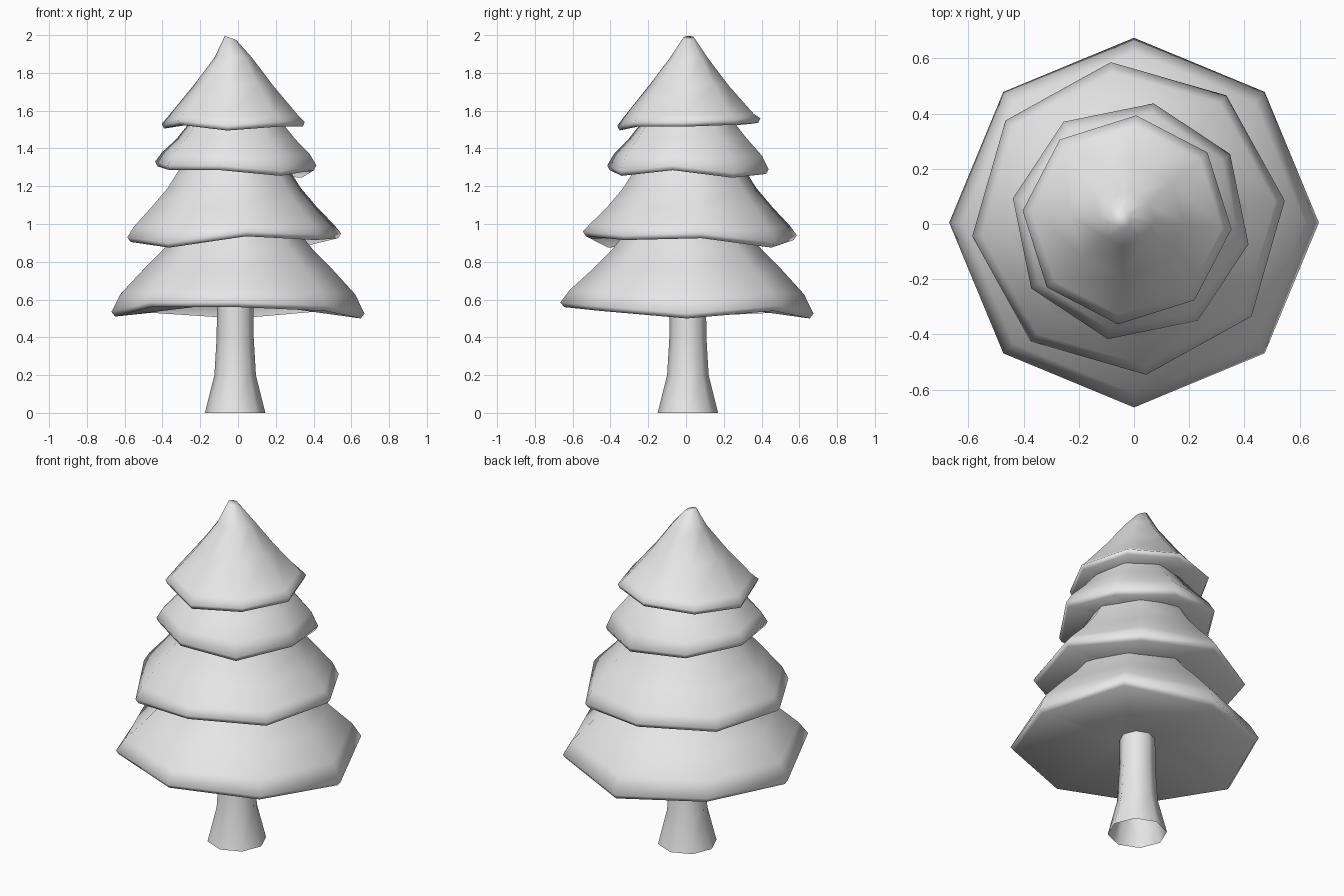
import bpy
import bmesh
from math import cos, sin, radians, pi
from mathutils import Vector

SIDES = 8

cube = bpy.data.objects.get("Cube")
if cube:
    bpy.data.objects.remove(cube, do_unlink=True)

grey = bpy.data.materials.new("light grey")
grey.use_nodes = True
grey.diffuse_color = (0.8, 0.8, 0.8, 1)
grey.node_tree.nodes["Principled BSDF"].inputs["Base Color"].default_value = (0.8, 0.8, 0.8, 1)


def loft(name, rings, cap_first=False, cap_last=False):
    """Skin a stack of rings into one smooth object."""
    bm = bmesh.new()
    loops = [[bm.verts.new(p) for p in ring] for ring in rings]
    for low, high in zip(loops, loops[1:]):
        for i in range(SIDES):
            j = (i + 1) % SIDES
            bm.faces.new((low[i], low[j], high[j], high[i]))
    if cap_first:
        bm.faces.new(loops[0][::-1])
    if cap_last:
        bm.faces.new(loops[-1])
    mesh = bpy.data.meshes.new(name)
    bm.to_mesh(mesh)
    bm.free()
    mesh.materials.append(grey)
    mesh.shade_smooth()
    obj = bpy.data.objects.new(name, mesh)
    bpy.context.collection.objects.link(obj)


def ring(centre, radius, turn, z, wobble=None, amount=0):
    """Octagon whose corners may rise and fall around height z."""
    points = []
    for i in range(SIDES):
        a = radians(turn) + 2 * pi * i / SIDES
        lift = wobble[i] * amount if wobble else 0
        points.append(Vector((centre[0] + radius * cos(a), centre[1] + radius * sin(a), z + lift)))
    return points


def tier(name, centre, radius, turn, base, wobble, upper, closed=False):
    """Foliage skirt: shallow underside, thin lip, then the sloping upper rings."""
    wobble = [w / 100 for w in wobble]
    rings = [
        ring(centre, radius * 0.15, turn, base + 0.05),
        ring(centre, radius * 0.97, turn, base, wobble, 1),
        ring(centre, radius, turn, base + 0.025, wobble, 1),
    ]
    for k, (r, z) in enumerate(upper):
        rings.append(ring(centre, r, turn, z, wobble, 0.4 if k == 0 else 0))
    if closed:
        # Tip leans slightly to one side
        for p in rings[-1]:
            p.x -= 0.015
            p.z -= 0.35 * (p.x - centre[0])
    loft(name, rings, True, closed)


# Flared trunk, open at the foot
loft("trunk", [ring((-0.015, 0.01), r, 0, z)
               for r, z in ((0.16, 0), (0.11, 0.2), (0.098, 0.4), (0.096, 0.62))])

# Foliage, from the bottom up; wobble is in hundredths
tier("bottom_foliage", (0, 0.005), 0.67, 0, 0.53,
     (-3, 1, -3, 0, -2, 3, 3, 1),
     ((0.62, 0.64), (0.5, 0.76), (0.4, 0.86), (0.29, 1.0)))
tier("lower_middle_foliage", (-0.02, 0.02), 0.57, 6.5, 0.905,
     (2, -3, 1, 0, 0, -3, 3, 1),
     ((0.535, 0.985), (0.44, 1.09), (0.355, 1.19), (0.26, 1.34)))
tier("upper_middle_foliage", (-0.012, 0.01), 0.435, -11, 1.275,
     (1, -3, -1, 1, 3, 1, 1, -2),
     ((0.4, 1.365), (0.32, 1.45), (0.255, 1.53), (0.19, 1.62)))
tier("top_foliage", (-0.025, 0.015), 0.38, -5, 1.515,
     (0, 1, 2, 1, -1, 1, -2, 0),
     ((0.345, 1.575), (0.21, 1.735), (0.1, 1.88), (0.03, 1.98)), True)
